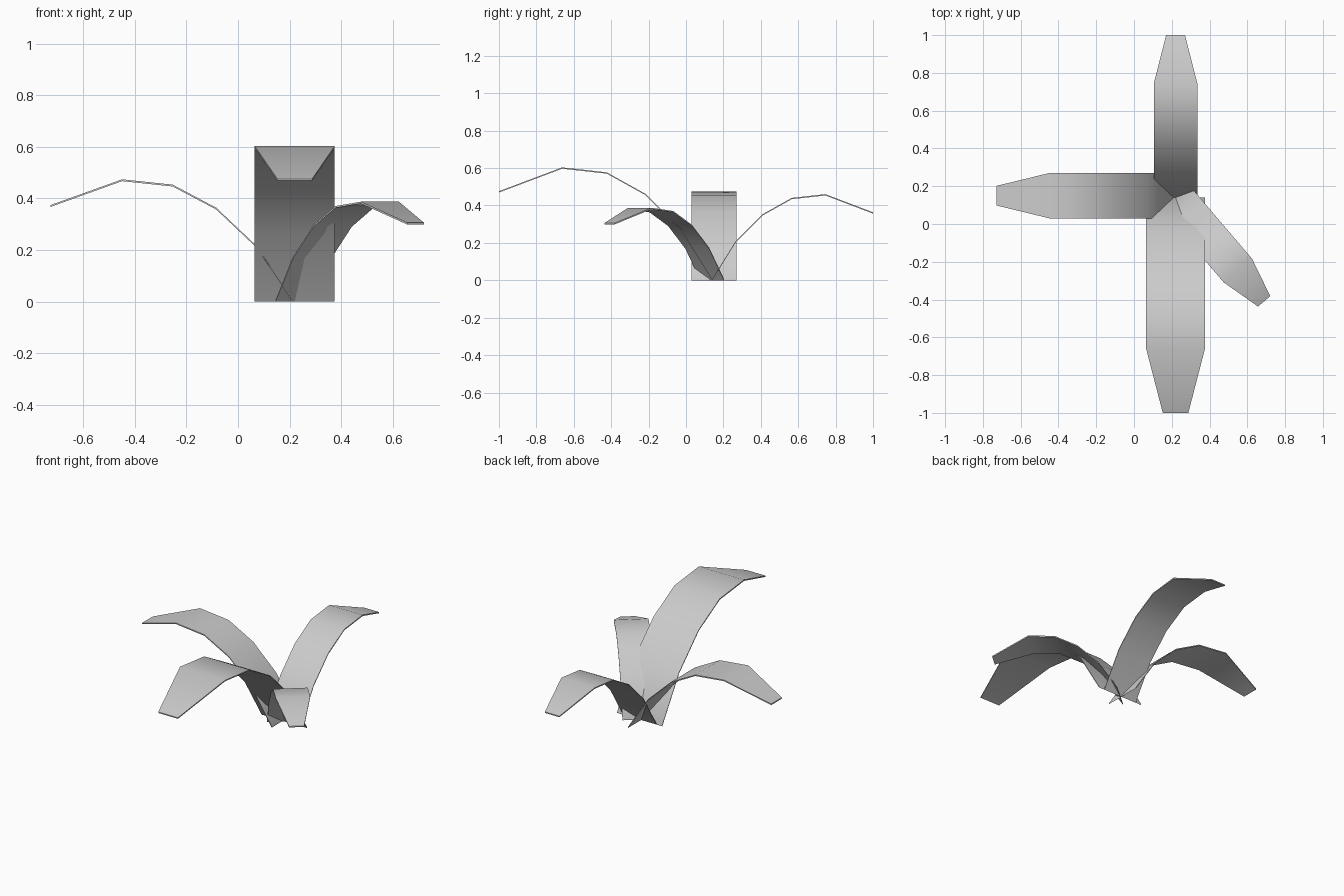
import bpy
from math import radians
from mathutils import Matrix

if "Cube" in bpy.data.objects:
    bpy.data.objects.remove(bpy.data.objects["Cube"])

# Arching spine shared by all leaves: (reach, height, half width)
SPINE = [(0, 0, .115), (.125, .205, .115), (.27, .35, .115),
         (.425, .437, .115), (.605, .457, .115), (.86, .36, .05)]
THICKNESS = 0.007


def leaf(name, base, angle, reach, height, width):
    """Thin arched strip with a tapered tip, growing from base at an angle."""
    verts, faces = [], []
    for r, z, w in SPINE:
        for dz in (0, THICKNESS):
            for side in (-1, 1):
                verts.append((r * reach, side * w * width, max(0, z * height - THICKNESS / 2 + dz)
                              if z else dz))
    for i in range(len(SPINE) - 1):
        a, b = 4 * i, 4 * i + 4
        for p, q in ((0, 1), (1, 3), (3, 2), (2, 0)):
            faces.append((a + p, a + q, b + q, b + p))
    n = len(verts) - 4
    faces += [(0, 2, 3, 1), (n, n + 1, n + 3, n + 2)]
    mesh = bpy.data.meshes.new(name)
    mesh.from_pydata(verts, [], faces)
    mesh.transform(Matrix.Translation((*base, 0)) @ Matrix.Rotation(radians(angle), 4, 'Z'))
    # from_pydata winding is outward-checked here
    import bmesh
    bm = bmesh.new()
    bm.from_mesh(mesh)
    bmesh.ops.recalc_face_normals(bm, faces=bm.faces)
    bm.to_mesh(mesh)
    bm.free()
    obj = bpy.data.objects.new(name, mesh)
    bpy.context.collection.objects.link(obj)
    bpy.ops.object.select_all(action='DESELECT')
    obj.select_set(True)
    bpy.context.view_layer.objects.active = obj
    bpy.ops.object.shade_smooth_by_angle(angle=radians(35))
    return obj


# Four leaves from a common root, each its own size
leaf("front_leaf", (.22, .14), -90, 1.326, 1.313, 1.35)
leaf("back_leaf", (.22, .14), 90, 1.0, 1.0, 1.0)
leaf("left_leaf", (.21, .15), 180, 1.09, 1.03, 1.04)
leaf("right_leaf", (.22, .14), -49.5, .84, .84, .85)
